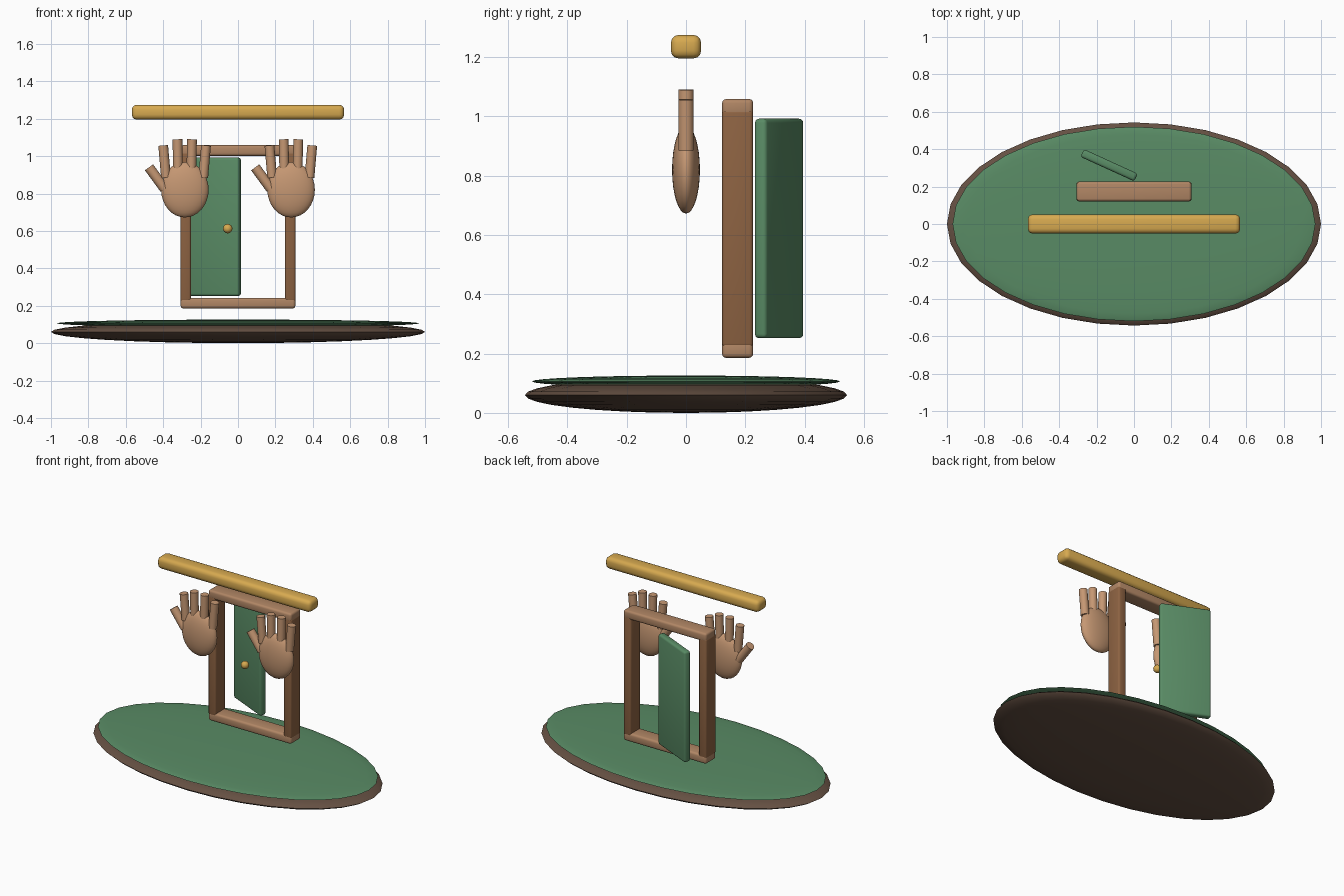
import bpy, bmesh, math
from mathutils import Matrix, Vector

if "Cube" in bpy.data.objects:
    bpy.data.objects.remove(bpy.data.objects["Cube"])


def material(name, rgb):
    m = bpy.data.materials.new(name)
    m.diffuse_color = (*rgb, 1)
    m.use_nodes = True
    m.node_tree.nodes["Principled BSDF"].inputs["Base Color"].default_value = m.diffuse_color
    return m


GREEN = material("green", (0.10, 0.26, 0.13))
GOLD = material("gold", (0.68, 0.40, 0.08))
TAN = material("tan", (0.56, 0.31, 0.17))
LIGHT_WOOD = material("light_wood", (0.44, 0.24, 0.13))
WOOD = material("wood", (0.27, 0.125, 0.055))
DARK = material("dark_earth", (0.13, 0.08, 0.055))


def finish(name, bm, mat, loc=(0, 0, 0), rot_z=0.0):
    mesh = bpy.data.meshes.new(name)
    bm.to_mesh(mesh)
    bm.free()
    mesh.shade_smooth()
    mesh.set_sharp_from_angle(angle=math.radians(40))
    mesh.materials.append(mat)
    ob = bpy.data.objects.new(name, mesh)
    ob.location = loc
    ob.rotation_euler.z = rot_z
    bpy.context.collection.objects.link(ob)
    return ob


def ellipsoid(name, loc, radii, mat, segs=32, rings=16):
    bm = bmesh.new()
    bmesh.ops.create_uvsphere(bm, u_segments=segs, v_segments=rings, radius=1)
    bmesh.ops.scale(bm, vec=radii, verts=bm.verts)
    return finish(name, bm, mat, loc)


def rounded_box(name, loc, size, bevel, mat, rot_z=0.0):
    bm = bmesh.new()
    bmesh.ops.create_cube(bm, size=1)
    bmesh.ops.scale(bm, vec=size, verts=bm.verts)
    bmesh.ops.bevel(bm, geom=bm.edges[:], offset=bevel, segments=3,
                    profile=0.5, affect='EDGES')
    return finish(name, bm, mat, loc, rot_z)


def rod(name, start, end, radius, mat):
    a, b = Vector(start), Vector(end)
    bm = bmesh.new()
    rot = (b - a).to_track_quat('Z', 'Y').to_matrix().to_4x4()
    bmesh.ops.create_cone(bm, cap_ends=True, segments=20, radius1=radius,
                          radius2=radius, depth=(b - a).length, matrix=rot)
    return finish(name, bm, mat, (a + b) / 2)


# Oval base with grassy top
ellipsoid("base", (0, 0, 0.06), (1.0, 0.543, 0.06), DARK)
ellipsoid("base_top", (0, 0, 0.106), (0.97, 0.52, 0.02), GREEN)

# Door frame: two posts and two rails
FRAME_Y = 0.174
for side, x in (("left", -0.279), ("right", 0.279)):
    rounded_box(f"frame_post_{side}", (x, FRAME_Y, 0.622),
                (0.057, 0.105, 0.80), 0.012, WOOD)
for level, z in (("bottom", 0.214), ("top", 1.03)):
    rounded_box(f"frame_rail_{level}", (0, FRAME_Y, z),
                (0.613, 0.105, 0.057), 0.014, LIGHT_WOOD)

# Door standing ajar, with knob
rounded_box("door", (-0.133, 0.314, 0.622), (0.316, 0.045, 0.74), 0.014,
            GREEN, math.radians(-24.5))
ellipsoid("door_knob", (-0.055, 0.152, 0.612), (0.025, 0.025, 0.025), GOLD, 20, 12)

# Beam above
rounded_box("beam", (0, 0, 1.235), (1.135, 0.102, 0.079), 0.026, GOLD)

# Two open hands: palm, four fanned fingers and a thumb
FINGERS = [(-0.101, 0.885, -0.116, 1.057), (-0.036, 0.89, -0.040, 1.09),
           (0.034, 0.89, 0.038, 1.09), (0.098, 0.885, 0.113, 1.057)]
for side, cx in (("left", -0.284), ("right", 0.284)):
    ellipsoid(f"palm_{side}", (cx, 0, 0.82), (0.127, 0.047, 0.148), TAN)
    for i, (x0, z0, x1, z1) in enumerate(FINGERS):
        rod(f"finger_{side}_{i + 1}", (cx + x0, 0, z0), (cx + x1, 0, z1), 0.026, TAN)
    rod(f"thumb_{side}", (cx - 0.108, 0, 0.825), (cx - 0.192, 0, 0.94), 0.027, TAN)
